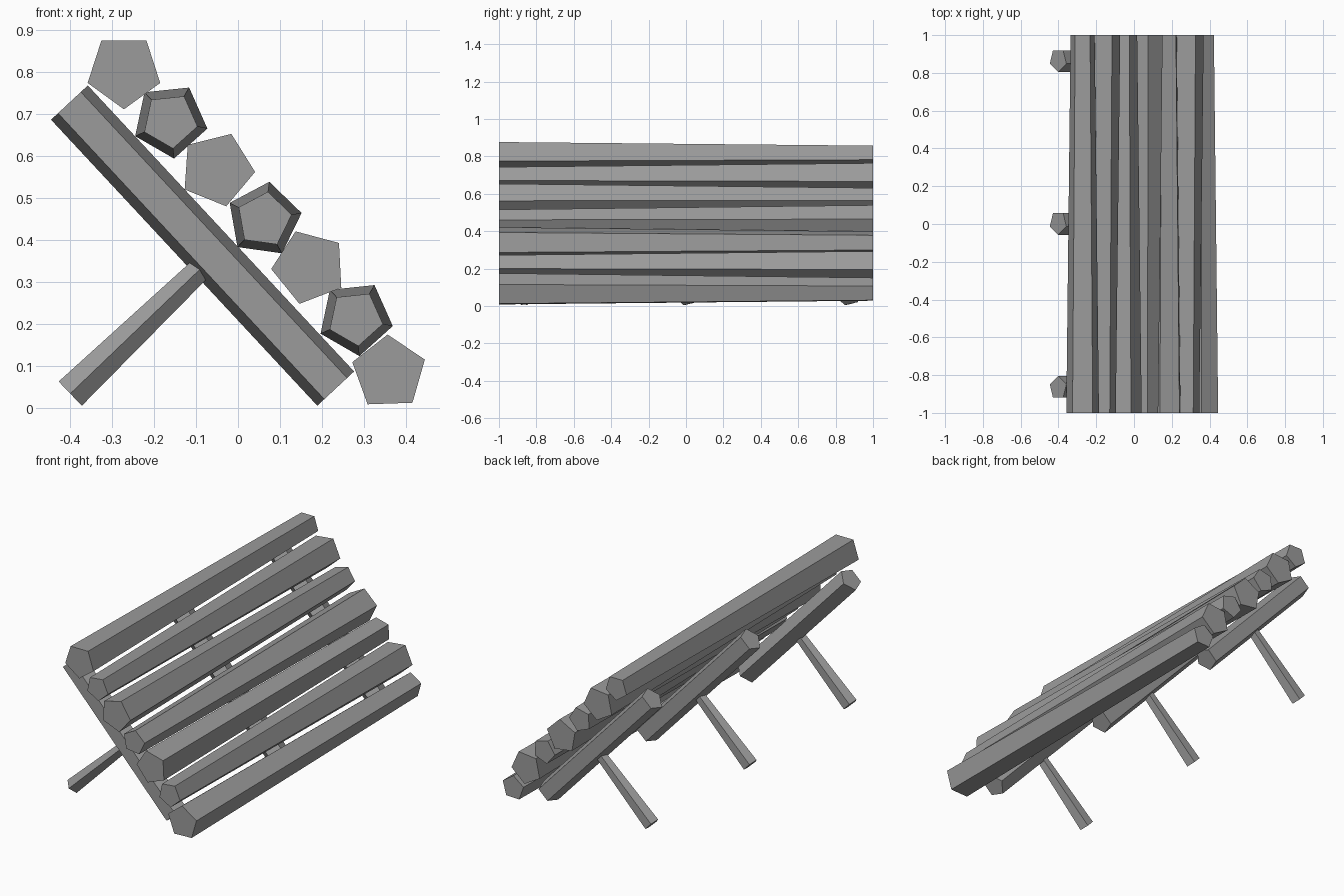
import bpy, bmesh
from math import cos, sin, radians, tau
from mathutils import Vector

cube = bpy.data.objects.get("Cube")
if cube:
    bpy.data.objects.remove(cube, do_unlink=True)

# Single grey wood colour
GREY = (0.33, 0.33, 0.33, 1)
wood = bpy.data.materials.new("grey_wood")
wood.use_nodes = True
wood.diffuse_color = GREY
wood.node_tree.nodes["Principled BSDF"].inputs["Base Color"].default_value = GREY


def pole(name, start, end, r_start, r_end, corner):
    """Five-sided tapered pole; one corner points along the given direction."""
    start, end = Vector(start), Vector(end)
    axis = (end - start).normalized()
    a = Vector(corner)
    a = (a - axis * a.dot(axis)).normalized()
    b = axis.cross(a)
    bm = bmesh.new()
    rings = [[bm.verts.new(c + r * (a * cos(tau * i / 5) + b * sin(tau * i / 5)))
              for i in range(5)] for c, r in ((start, r_start), (end, r_end))]
    for i in range(5):
        j = (i + 1) % 5
        bm.faces.new((rings[0][i], rings[0][j], rings[1][j], rings[1][i]))
    bm.faces.new(rings[0])
    bm.faces.new(rings[1])
    bmesh.ops.recalc_face_normals(bm, faces=bm.faces)
    mesh = bpy.data.meshes.new(name)
    bm.to_mesh(mesh)
    bm.free()
    mesh.materials.append(wood)
    obj = bpy.data.objects.new(name, mesh)
    bpy.context.collection.objects.link(obj)


# Seven long logs with thick ends alternating: x, z, corner angle
THICK, THIN = 0.091, 0.067
logs = [(-0.272, 0.803, -90), (-0.162, 0.685, -12), (-0.05, 0.569, -4),
        (0.062, 0.449, 10), (0.17, 0.336, 39), (0.28, 0.214, -12),
        (0.36, 0.084, 20)]
for n, (x, z, deg) in enumerate(logs):
    front, back = (THICK, THIN) if n % 2 == 0 else (THIN, THICK)
    t = radians(deg)
    pole(f"log_{n + 1}", (x, -1, z), (x, 1, z), front, back, (cos(t), 0, sin(t)))

# Three sloping beams, each with a prop behind it
for n, (y, side) in enumerate([(-0.868, 1), (0.006, -1), (0.868, -1)]):
    pole(f"sloping_beam_{n + 1}", (-0.402, y, 0.728), (0.233, y, 0.046),
         0.063, 0.063, (0, side, 0))
    pole(f"prop_{n + 1}", (-0.4, y, 0.034), (-0.06, y, 0.36),
         0.042, 0.028, (0, -1, 0))
